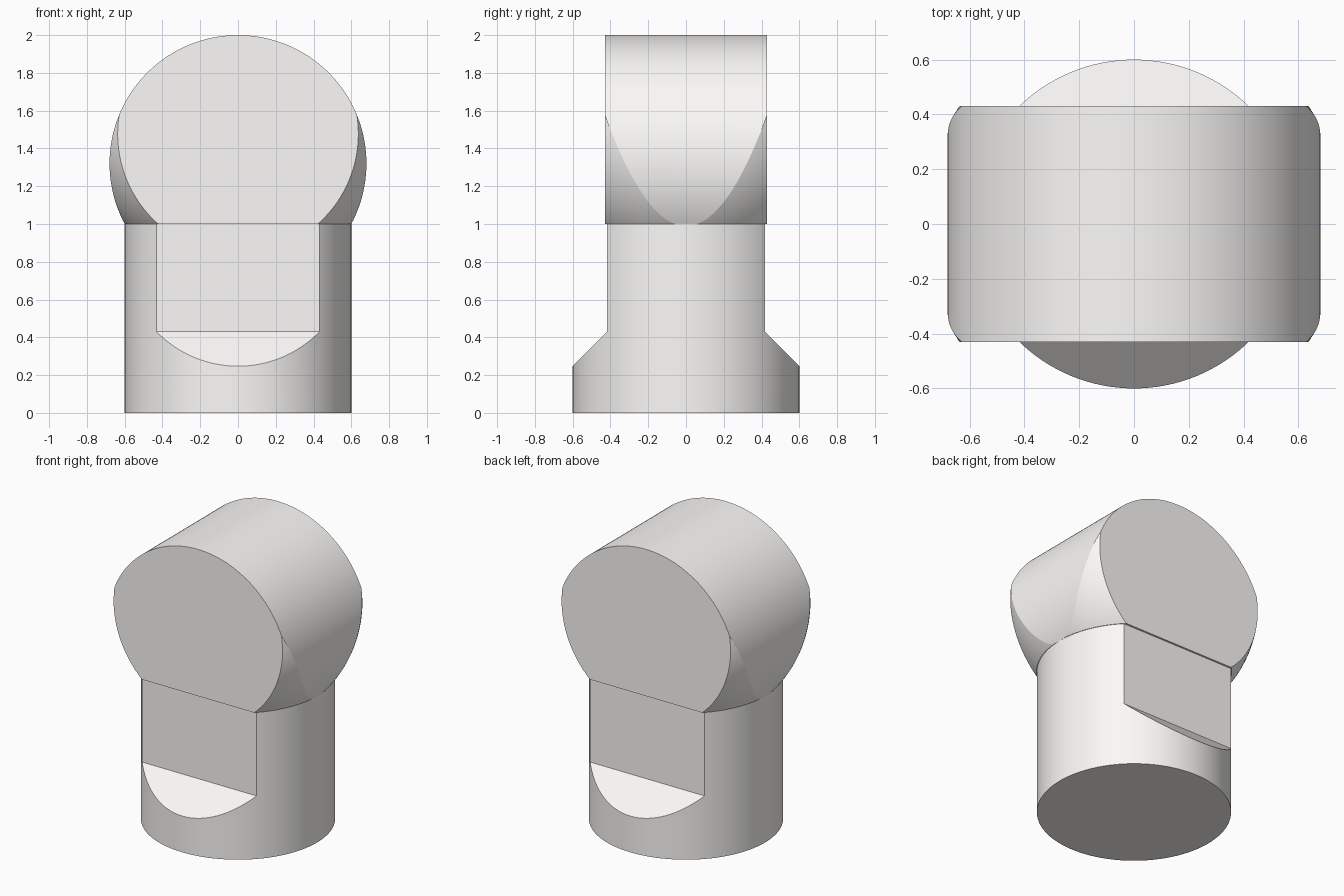
import bpy
import bmesh
import math

if "Cube" in bpy.data.objects:
    bpy.data.objects.remove(bpy.data.objects["Cube"])

# Warm off-white for the whole model
ivory = bpy.data.materials.new("ivory")
ivory.diffuse_color = (0.98, 0.965, 0.94, 1)
ivory.use_nodes = True
ivory.node_tree.nodes["Principled BSDF"].inputs["Base Color"].default_value = ivory.diffuse_color


def extruded(name, profile, half, axis):
    """Solid from an (across, z) profile, extruded both ways along x or y."""
    bm = bmesh.new()
    def place(a, z, d):
        return (a, d, z) if axis == 'y' else (d, a, z)
    face = bm.faces.new([bm.verts.new(place(a, z, -half)) for a, z in profile])
    new = bmesh.ops.extrude_face_region(bm, geom=[face])["geom"]
    shift = (0, 2 * half, 0) if axis == 'y' else (2 * half, 0, 0)
    bmesh.ops.translate(bm, vec=shift,
                        verts=[v for v in new if isinstance(v, bmesh.types.BMVert)])
    bmesh.ops.recalc_face_normals(bm, faces=bm.faces)
    mesh = bpy.data.meshes.new(name)
    bm.to_mesh(mesh)
    bm.free()
    obj = bpy.data.objects.new(name, mesh)
    bpy.context.collection.objects.link(obj)
    return obj


def intersect(obj, cutter):
    """Keep the overlap of two solids, drop the cutter, shade and colour it."""
    mod = obj.modifiers.new("trim", 'BOOLEAN')
    mod.operation = 'INTERSECT'
    mod.solver = 'EXACT'
    mod.object = cutter
    bpy.ops.object.select_all(action='DESELECT')
    bpy.context.view_layer.objects.active = obj
    obj.select_set(True)
    bpy.ops.object.modifier_apply(modifier=mod.name)
    bpy.data.objects.remove(cutter, do_unlink=True)
    bpy.ops.object.shade_smooth_by_angle(angle=math.radians(8))
    obj.data.materials.clear()
    obj.data.materials.append(ivory)


# Post: round shaft with two side flats that slope out to the full base
bpy.ops.mesh.primitive_cylinder_add(vertices=128, radius=0.6, depth=1,
                                    location=(0, 0, 0.5))
post = bpy.context.object
post.name = "post"
side = [(0.7, -0.1), (0.7, 0.147), (0.417, 0.43), (0.417, 1.1)]
side += [(-y, z) for y, z in reversed(side)]
intersect(post, extruded("flats_cutter", side, 1, 'x'))

# Head: horizontal drum with a flat underside, its lower corners rounded by a ball
R, CZ, N = 0.68, 1.32, 120
start = math.asin((1 - CZ) / R)
sweep = math.pi - 2 * start
arc = [(R * math.cos(start + sweep * i / N), CZ + R * math.sin(start + sweep * i / N))
       for i in range(N + 1)]
head = extruded("head", arc, 0.43, 'y')
bpy.ops.mesh.primitive_uv_sphere_add(segments=128, ring_count=64, radius=0.7687,
                                     location=(0, 0, 1.4765))
intersect(head, bpy.context.object)
